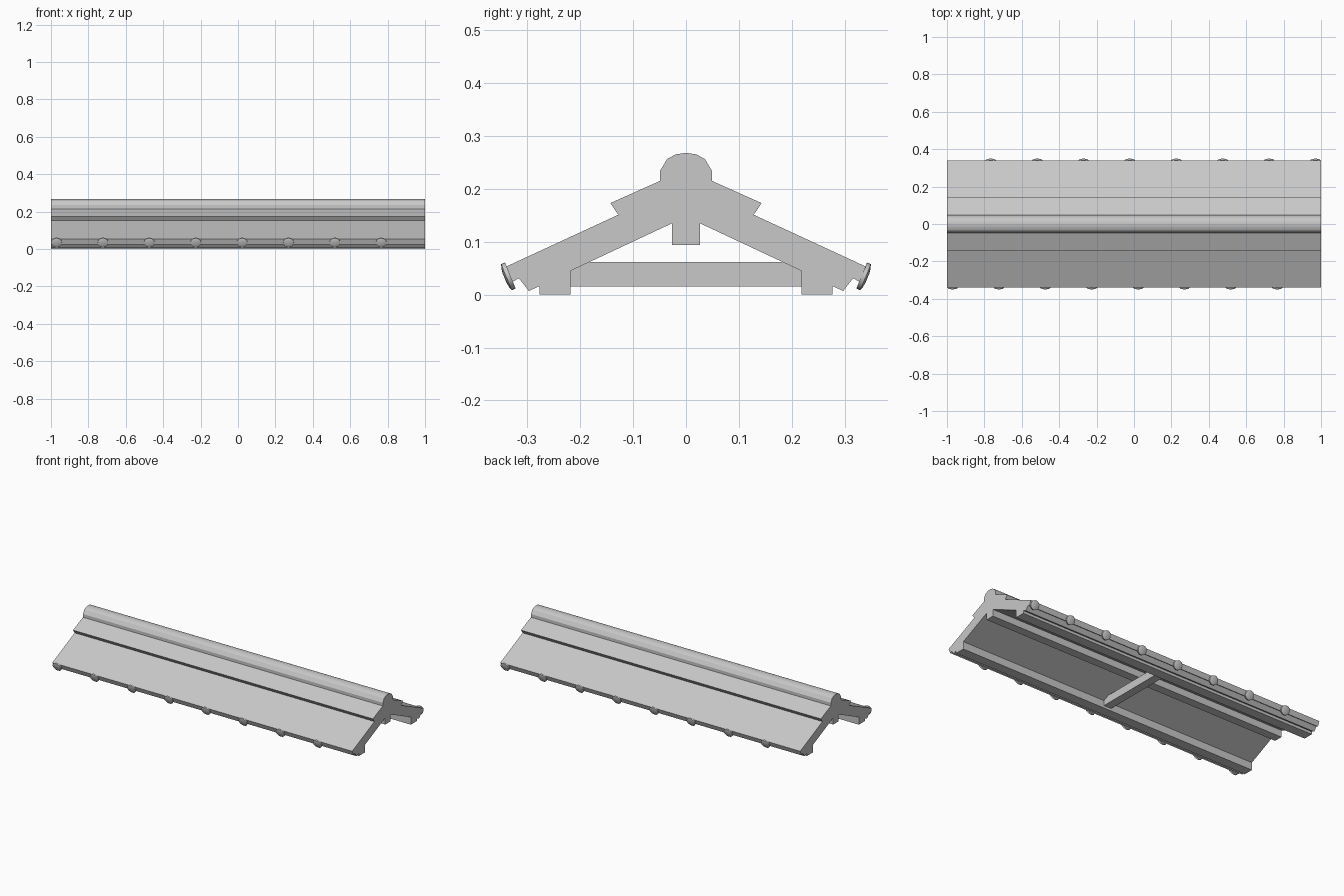
import bpy, bmesh
from math import radians, sin, cos, pi
from mathutils import Vector, Matrix

cube = bpy.data.objects.get("Cube")
if cube:
    bpy.data.objects.remove(cube)

grey = bpy.data.materials.new("plain_grey")
grey.use_nodes = True
COLOUR = (0.58, 0.58, 0.58, 1)
grey.diffuse_color = COLOUR
grey.node_tree.nodes["Principled BSDF"].inputs["Base Color"].default_value = COLOUR


def finish(name, bm):
    bmesh.ops.recalc_face_normals(bm, faces=bm.faces)
    mesh = bpy.data.meshes.new(name)
    bm.to_mesh(mesh)
    bm.free()
    mesh.materials.append(grey)
    obj = bpy.data.objects.new(name, mesh)
    bpy.context.collection.objects.link(obj)
    bpy.ops.object.select_all(action='DESELECT')
    obj.select_set(True)
    bpy.context.view_layer.objects.active = obj
    bpy.ops.object.shade_smooth_by_angle(angle=radians(30))
    return obj


# Roof body: half cross-section (y, z) mirrored, then extruded along x
half = [(0.02, 0.265), (0.036, 0.256), (0.049, 0.234), (0.049, 0.215),
        (0.143, 0.173), (0.128, 0.151), (0.34, 0.053), (0.328, 0.024),
        (0.316, 0.031), (0.297, 0.007), (0.277, 0.016), (0.277, 0.0),
        (0.218, 0.0), (0.218, 0.045), (0.026, 0.135), (0.026, 0.094)]
outline = [(0, 0.268)] + half + [(-y, z) for y, z in reversed(half)]
bm = bmesh.new()
end = bm.faces.new([bm.verts.new((-1, y, z)) for y, z in outline])
sweep = bmesh.ops.extrude_face_region(bm, geom=[end], use_keep_orig=True)
moved = [v for v in sweep["geom"] if isinstance(v, bmesh.types.BMVert)]
bmesh.ops.translate(bm, verts=moved, vec=(2, 0, 0))
finish("roof_body", bm)

# Tie beam across the middle, between the two eave rails
bm = bmesh.new()
bmesh.ops.create_cube(bm, size=1, matrix=Matrix.Translation((0, 0, 0.0385))
                      @ Matrix.Diagonal((0.05, 0.438, 0.047, 1)))
finish("tie_beam", bm)


# Domed round studs along the tilted eave edges
def stud(name, x, side):
    rings = [(0.0265, 0.0), (0.0265, 0.008), (0.019, 0.0105), (0.009, 0.012)]
    out = Vector((0, side * 0.926, -0.378))
    up = Vector((0, side * 0.378, 0.926))
    centre = Vector((x, side * 0.332, 0.036))
    n = 24
    bm = bmesh.new()
    loops = []
    for r, h in rings:
        loops.append([bm.verts.new(centre + out * h + up * (r * sin(2 * pi * i / n))
                                   + Vector((r * 1.06 * cos(2 * pi * i / n), 0, 0)))
                      for i in range(n)])
    for a, b in zip(loops, loops[1:]):
        for i in range(n):
            j = (i + 1) % n
            bm.faces.new((a[i], a[j], b[j], b[i]))
    bm.faces.new(loops[0])
    bm.faces.new(loops[-1])
    finish(name, bm)


for i in range(8):
    x = -0.97 + i * 0.248
    stud(f"front_stud_{i + 1}", x, -1)
    stud(f"back_stud_{i + 1}", -x, 1)
